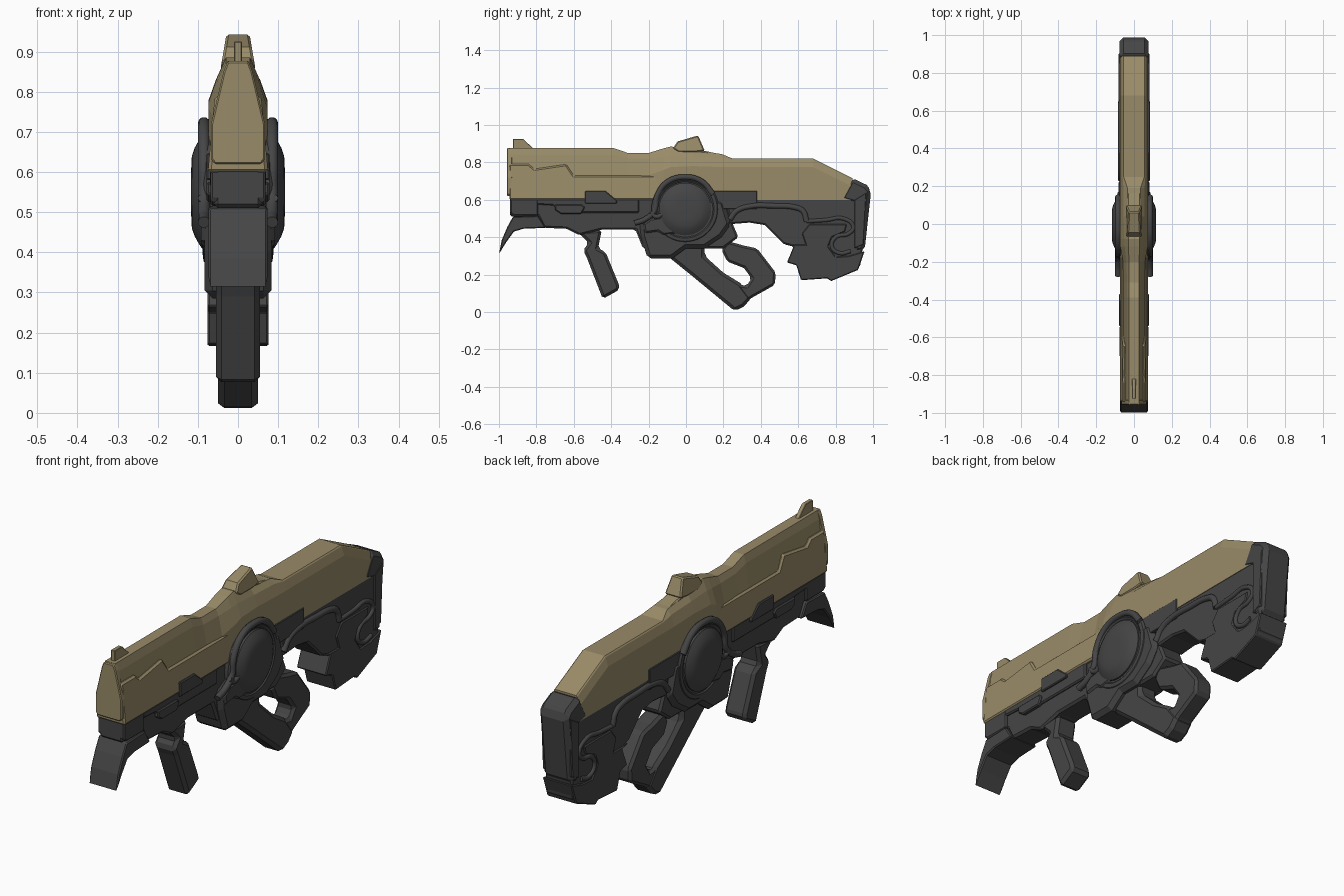
import bpy, bmesh, math


def material(name, rgb):
    m = bpy.data.materials.new(name)
    m.diffuse_color = (*rgb, 1)
    return m


TAN = material("tan_shell", (0.32, 0.26, 0.14))
DARK = material("dark_frame", (0.06, 0.06, 0.06))


def finish(name, bm, mat, bevel=0, smooth=False):
    bmesh.ops.recalc_face_normals(bm, faces=bm.faces)
    me = bpy.data.meshes.new(name)
    bm.to_mesh(me)
    bm.free()
    me.materials.append(mat)
    ob = bpy.data.objects.new(name, me)
    bpy.context.collection.objects.link(ob)
    if bevel:
        b = ob.modifiers.new("bevel", 'BEVEL')
        b.width, b.segments, b.limit_method = bevel, 1, 'ANGLE'
        b.angle_limit = math.radians(40)
    if smooth:
        for p in me.polygons:
            p.use_smooth = True
        me.set_sharp_from_angle(angle=math.radians(35))
    return ob


def bridge(bm, rings):
    """Skin closed rings of equal size and cap both ends."""
    rings = [[bm.verts.new(c) for c in r] for r in rings]
    n = len(rings[0])
    for a, b in zip(rings, rings[1:]):
        for i in range(n):
            j = (i + 1) % n
            bm.faces.new((a[i], a[j], b[j], b[i]))
    bm.faces.new(rings[0])
    bm.faces.new(rings[-1])


def slab(name, pts, w, mat, bevel=0.01, lean=0, z0=0):
    """Side profile (y, z) given thickness +-w, optionally leaning inwards with height."""
    bm = bmesh.new()
    bridge(bm, [[(s * (w - lean * (z - z0)), y, z) for y, z in pts] for s in (-1, 1)])
    return finish(name, bm, mat, bevel)


def loft(name, stations, mat, bevel=0):
    """Half cross-sections (x, z) at each y, mirrored and skinned."""
    bm = bmesh.new()
    bridge(bm, [[(x, y, z) for x, z in sec] + [(-x, y, z) for x, z in reversed(sec)]
                for y, sec in stations])
    return finish(name, bm, mat, bevel)


def tube(name, pts, x, r):
    """Smooth cable along (y, z) points on both sides."""
    cu = bpy.data.curves.new(name, 'CURVE')
    cu.dimensions = '3D'
    cu.bevel_depth, cu.bevel_resolution, cu.resolution_u = r, 3, 6
    cu.use_fill_caps = True
    for s in (-1, 1):
        sp = cu.splines.new('BEZIER')
        sp.bezier_points.add(len(pts) - 1)
        for bp, (y, z) in zip(sp.bezier_points, pts):
            bp.co = (s * x, y, z)
            bp.handle_left_type = bp.handle_right_type = 'AUTO'
    cu.materials.append(DARK)
    ob = bpy.data.objects.new(name, cu)
    bpy.context.collection.objects.link(ob)


def lathe(name, rings, cy, cz, mat, n=48):
    """Turn (radius, x) rings about the x axis, on both sides."""
    bm = bmesh.new()
    for s in (-1, 1):
        bridge(bm, [[(s * x, cy + r * math.cos(2 * math.pi * i / n),
                      cz + r * math.sin(2 * math.pi * i / n)) for i in range(n)]
                    for r, x in rings])
    finish(name, bm, mat, smooth=True)


# Tan upper shell: barrel shroud, central hump, stock top
barrel = [(.055, .62), (.055, .73), (.037, .84), (.026, .877)]
stock = [(.073, .598), (.073, .775), (.06, .815), (.055, .82)]
loft("upper_shell", [
    (-.945, barrel), (-.39, barrel),
    (-.31, [(.055, .62), (.055, .73), (.037, .82), (.026, .85)]),
    (-.20, [(.058, .60), (.058, .73), (.040, .82), (.026, .85)]),
    (-.12, [(.073, .598), (.073, .76), (.050, .83), (.030, .875)]),
    (-.08, [(.073, .598), (.073, .775), (.052, .835), (.030, .885)]),
    (.04, [(.073, .598), (.073, .78), (.055, .83), (.035, .86)]),
    (.19, [(.073, .598), (.073, .775), (.056, .825), (.035, .845)]),
    (.25, stock), (.68, stock),
    (.89, [(.073, .598), (.073, .67), (.06, .71), (.055, .715)])], TAN)

# Nose plate and stepped side rails of the shroud
nose = [(.058, .62), (.067, .632), (.067, .72), (.036, .85), (.026, .876)]
loft("nose_plate", [(-.958, nose), (-.93, nose)], TAN, .004)
slab("shroud_rail", [(-.945, .598), (-.945, .79), (-.84, .79), (-.81, .765), (-.64, .79),
     (-.60, .73), (-.12, .73), (-.12, .598)], .075, TAN, .008, lean=.09, z0=.6)

# Sights
slab("front_sight", [(-.925, .86), (-.925, .925), (-.87, .925), (-.82, .877), (-.82, .86)],
     .010, TAN, .002)
slab("rear_sight", [(-.07, .875), (-.045, .912), (.065, .944), (.10, .862), (.05, .855), (-.04, .855)],
     .043, TAN, .006, lean=.17, z0=.86)
slab("rear_sight_base", [(-.12, .85), (-.03, .87), (.06, .87), (.2, .84), (.2, .8), (-.12, .8)],
     .036, TAN, .006)

# Dark lower receiver and its side rails
slab("receiver", [(-.94, .64), (-.94, .51), (-.79, .51), (-.76, .45), (-.64, .445), (-.57, .41),
     (-.45, .44), (-.27, .44), (-.23, .34), (.2, .34), (.28, .40), (.25, .47), (.25, .64)],
     .060, DARK)
slab("muzzle_block", [(-.94, .605), (-.94, .53), (-.92, .515), (-.79, .515), (-.79, .605)],
     .069, DARK, .006)
slab("lower_rail", [(-.80, .605), (-.80, .575), (-.71, .57), (-.67, .53), (-.25, .53), (-.25, .605)],
     .070, DARK, .006)
slab("rail_tab_front", [(-.54, .58), (-.54, .647), (-.43, .647), (-.37, .597), (-.37, .58)],
     .079, DARK, .004)
slab("rail_tab_rear", [(.12, .55), (.12, .647), (.38, .647), (.38, .55)], .0765, DARK, .003)
slab("vent", [(-.70, .575), (-.70, .545), (-.67, .525), (-.56, .525), (-.54, .56), (-.56, .575)],
     .078, DARK, .005)

# Front deflector fin
slab("deflector", [(-1, .31), (-.985, .385), (-.955, .455), (-.925, .51), (-.79, .515), (-.75, .45),
     (-.87, .445), (-.92, .43), (-.96, .375)], .073, DARK, .005)

# Foregrip
slab("foregrip", [(-.58, .43), (-.52, .37), (-.55, .33), (-.53, .29), (-.445, .07), (-.355, .12),
     (-.36, .15), (-.43, .32), (-.47, .34), (-.45, .44)], .055, DARK, .014)

# Disc housing with bumper in front
slab("disc_housing", [(-.25, .49), (-.24, .40), (-.205, .285), (-.075, .285), (.0, .34), (.10, .34),
     (.19, .40), (.24, .47), (.20, .60), (-.10, .62), (-.17, .53)], .083, DARK, .02)
slab("housing_clasp", [(-.23, .47), (-.19, .50), (-.13, .51), (-.06, .47), (-.05, .42), (-.12, .41),
     (-.15, .43), (-.22, .42)], .092, DARK, .01)

# Round side discs
lathe("disc_ring", [(.18, .04), (.18, .078), (.172, .086), (.155, .088), (.145, .08)], -.005, .55, DARK)
lathe("side_disc", [(.14, .05), (.14, .09), (.128, .098), (.11, .108), (.09, .115), (.05, .117)],
      -.005, .55, DARK)

# Cables on both sides
tube("disc_cable", [(-.275, .475), (-.22, .495), (-.17, .54), (-.155, .62), (-.10, .695), (-.005, .722),
     (.085, .698), (.145, .63)], .085, .015)
tube("clasp_cable", [(-.19, .535), (-.16, .51), (-.12, .525)], .088, .012)
tube("stock_cable", [(.235, .495), (.27, .54), (.34, .565), (.475, .567), (.58, .56), (.625, .54),
     (.645, .485)], .07, .015)
tube("stock_hook", [(.645, .485), (.75, .492), (.84, .50), (.895, .455), (.87, .42), (.80, .40),
     (.78, .35), (.82, .315), (.88, .325)], .071, .011)

# Rear grip and hand guard
slab("rear_grip", [(-.10, .30), (.03, .195), (.26, .005), (.31, .03), (.35, .075), (.29, .155),
     (.20, .21), (.10, .30), (.10, .36), (-.05, .38)], .05, DARK, .016)
slab("hand_guard", [(.29, .03), (.35, .075), (.475, .145), (.48, .21), (.38, .34), (.31, .355),
     (.22, .38), (.19, .33), (.22, .27), (.31, .235), (.35, .18), (.325, .14), (.26, .15)],
     .046, DARK, .012)

# Stock body, raised lower panel and butt pad
slab("stock_body", [(.20, .64), (.24, .47), (.34, .478), (.42, .465), (.52, .365), (.575, .35),
     (.56, .27), (.60, .25), (.63, .185), (.93, .24), (.945, .34), (.965, .62), (.83, .64)],
     .070, DARK, .008)
slab("stock_panel", [(.53, .36), (.575, .35), (.54, .265), (.59, .25), (.615, .17), (.755, .18),
     (.775, .165), (.92, .225), (.955, .325), (.87, .30), (.80, .295), (.76, .35), (.78, .40),
     (.85, .43), (.86, .47), (.66, .47), (.62, .42), (.64, .36)], .076, DARK, .008)
slab("butt_pad", [(.82, .60), (.885, .718), (.965, .68), (.99, .65), (.955, .33), (.90, .31),
     (.89, .58)], .0755, DARK, .02)
slab("butt_strip", [(.90, .60), (.965, .64), (.95, .36), (.90, .34)], .0775, DARK, .004)
